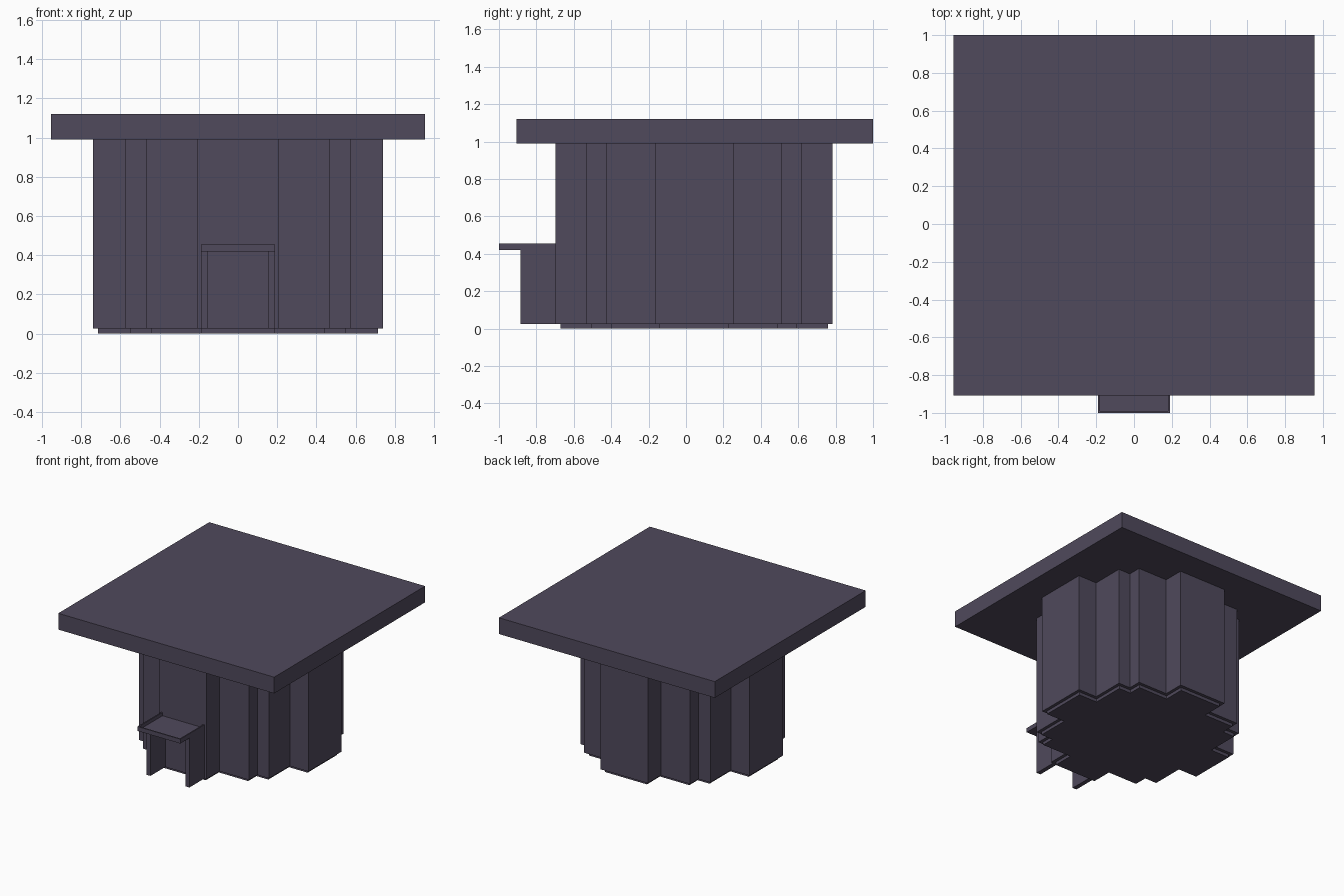
import bpy, bmesh

if "Cube" in bpy.data.objects:
    bpy.data.objects.remove(bpy.data.objects["Cube"])

CY = 0.043            # centre of the tower in y
WALL_FRONT = CY - 0.74

mat = bpy.data.materials.new("dark_slate")
mat.diffuse_color = (0.08, 0.067, 0.107, 1)
mat.use_nodes = True
mat.node_tree.nodes["Principled BSDF"].inputs["Base Color"].default_value = mat.diffuse_color


def finish(name, bm):
    bmesh.ops.recalc_face_normals(bm, faces=bm.faces)
    mesh = bpy.data.meshes.new(name)
    bm.to_mesh(mesh)
    bm.free()
    mesh.materials.append(mat)
    obj = bpy.data.objects.new(name, mesh)
    bpy.context.collection.objects.link(obj)
    return obj


def prism(name, outline, z0, z1):
    bm = bmesh.new()
    face = bm.faces.new([bm.verts.new((x, y, z0)) for x, y in outline])
    ext = bmesh.ops.extrude_face_region(bm, geom=[face], use_keep_orig=True)
    top = [v for v in ext["geom"] if isinstance(v, bmesh.types.BMVert)]
    bmesh.ops.translate(bm, verts=top, vec=(0, 0, z1 - z0))
    return finish(name, bm)


def box(name, x0, x1, y0, y1, z0, z1):
    return prism(name, [(x0, y0), (x1, y0), (x1, y1), (x0, y1)], z0, z1)


def stepped_outline(inset):
    # One quarter of the stepped round plan, turned four times
    a, b, c, d = (r - inset for r in (0.21, 0.47, 0.575, 0.74))
    quarter = [(d, a), (c, a), (c, b), (b, b), (b, c), (a, c), (a, d)]
    pts = []
    for _ in range(4):
        pts += quarter
        quarter = [(-y, x) for x, y in quarter]
    return [(x, y + CY) for x, y in pts]


# Tower: recessed plinth, stepped wall, square slab roof
prism("plinth", stepped_outline(0.025), 0.0, 0.025)
prism("tower_wall", stepped_outline(0.0), 0.025, 0.99)
box("roof_slab", -0.955, 0.955, -0.907, 1.0, 0.99, 1.12)

# Porch: two side walls under a shallow tray canopy
box("canopy_floor", -0.19, 0.19, -1.0, WALL_FRONT, 0.42, 0.428)
box("canopy_front_rim", -0.19, 0.19, -1.0, -0.99, 0.428, 0.455)
for side, s in (("left", -1), ("right", 1)):
    x0, x1 = sorted((s * 0.155, s * 0.19))
    box(f"porch_wall_{side}", x0, x1, -0.885, WALL_FRONT, 0.025, 0.42)
    x0, x1 = sorted((s * 0.18, s * 0.19))
    box(f"canopy_rim_{side}", x0, x1, -0.99, WALL_FRONT, 0.428, 0.455)
